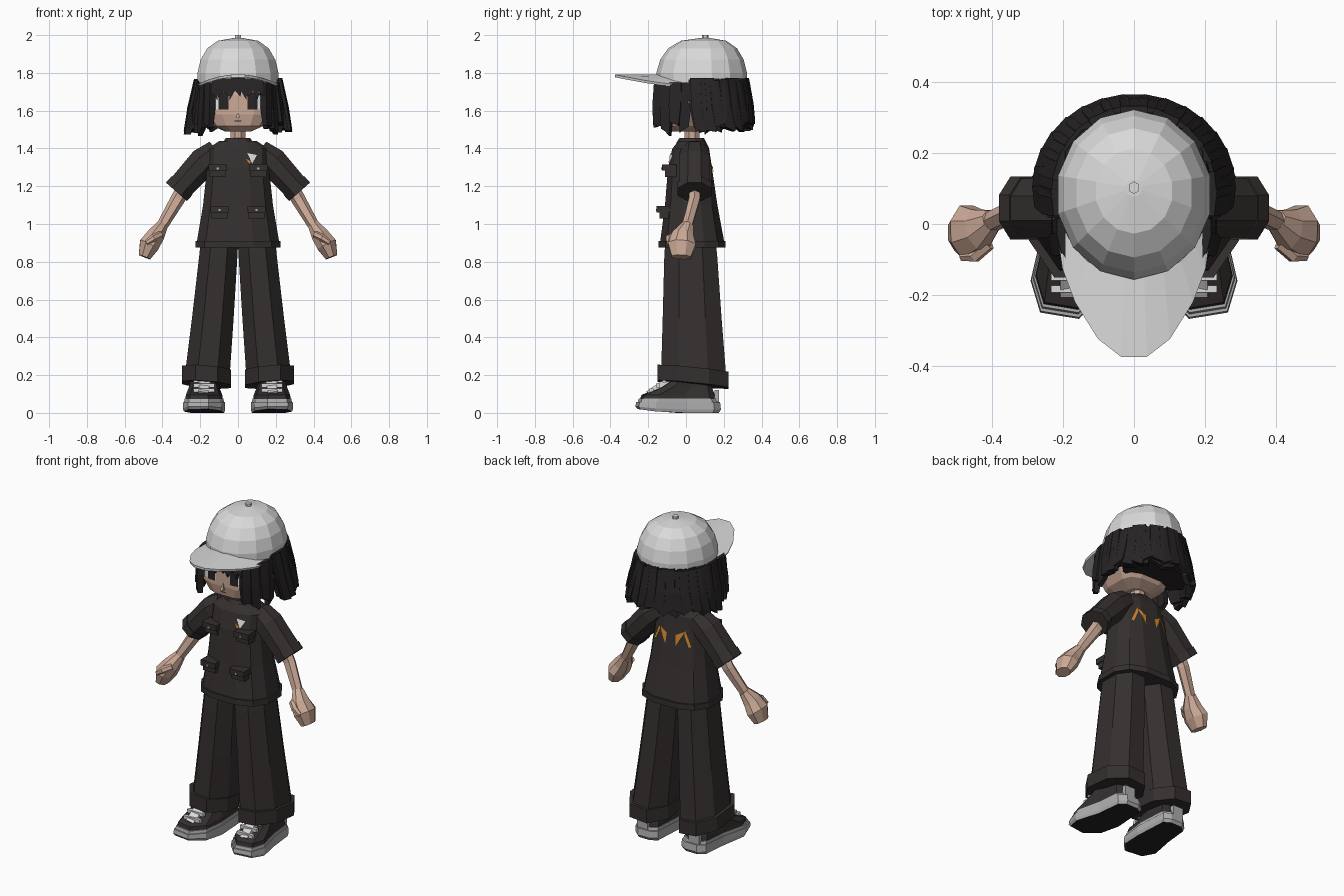
import bpy, bmesh, math, random
from mathutils import Vector
from mathutils.bvhtree import BVHTree

if "Cube" in bpy.data.objects:
    bpy.data.objects.remove(bpy.data.objects["Cube"])
random.seed(4)


def material(name, r, g, b):
    m = bpy.data.materials.new(name)
    m.use_nodes = True
    m.diffuse_color = (r, g, b, 1)
    m.node_tree.nodes["Principled BSDF"].inputs["Base Color"].default_value = (r, g, b, 1)
    return m


cloth = material("charcoal cloth", .036, .029, .029)
black = material("black hair", .02, .017, .018)
skin = material("skin", .6, .4, .31)
cap_grey = material("light grey", .7, .7, .7)
sole_grey = material("sole grey", .42, .42, .42)
orange = material("orange", .68, .25, .02)
white = material("white", .85, .85, .85)


def finish(name, bm, *mats, mirrored=False):
    bmesh.ops.recalc_face_normals(bm, faces=bm.faces[:])
    me = bpy.data.meshes.new(name)
    bm.to_mesh(me)
    bm.free()
    for m in mats:
        me.materials.append(m)
    ob = bpy.data.objects.new(name, me)
    bpy.context.collection.objects.link(ob)
    if mirrored:
        ob.modifiers.new("mirror", "MIRROR").use_mirror_merge = False
    return ob


def add_loft(bm, rings):
    rows = [[bm.verts.new(p) for p in r] for r in rings]
    n = len(rows[0])
    for a, b in zip(rows, rows[1:]):
        for i in range(n):
            j = (i + 1) % n
            bm.faces.new((a[i], a[j], b[j], b[i]))
    bm.faces.new(rows[0])
    bm.faces.new(rows[-1])


def loft(name, rings, mat, mirrored=False):
    bm = bmesh.new()
    add_loft(bm, rings)
    return finish(name, bm, mat, mirrored=mirrored)


def ring(z, x0, x1, y0, y1, n=12, power=2.6, tilt=(0, 0)):
    """Rounded box outline around a vertical axis."""
    cx, cy, out = (x0 + x1) / 2, (y0 + y1) / 2, []
    for i in range(n):
        a = math.tau * (i + .5) / n
        c, s = math.cos(a), math.sin(a)
        dx = math.copysign(abs(c) ** (2 / power), c) * (x1 - x0) / 2
        dy = math.copysign(abs(s) ** (2 / power), s) * (y1 - y0) / 2
        out.append(Vector((cx + dx, cy + dy, z + dx * tilt[0] + dy * tilt[1])))
    return out


def tube(name, points, sizes, mat, n=8, mirrored=True):
    """Limb along points; each size is (depth along y, thickness)."""
    pts, rings = [Vector(p) for p in points], []
    for i, p in enumerate(pts):
        d = (pts[min(i + 1, len(pts) - 1)] - pts[max(i - 1, 0)]).normalized()
        v = d.cross(Vector((0, 1, 0))).normalized()
        u = v.cross(d)
        angles = [math.tau * (k + .5) / n for k in range(n)]
        rings.append([p + u * sizes[i][0] * math.cos(a) + v * sizes[i][1] * math.sin(a) for a in angles])
    return loft(name, rings, mat, mirrored)


def box(name, x0, x1, y0, y1, z0, z1, mat, mirrored=False):
    def rect(z):
        return [Vector((x, y, z)) for x, y in ((x0, y0), (x1, y0), (x1, y1), (x0, y1))]
    return loft(name, [rect(z0), rect(z1)], mat, mirrored)


def plate(name, target, outline, side, mat, mirrored=False, lift=.005):
    """Thin patch laid on a surface; side is -1 for front and 1 for back."""
    me = target.data
    tree = BVHTree.FromPolygons([v.co for v in me.vertices], [p.vertices for p in me.polygons])
    bm = bmesh.new()
    bm.faces.new([bm.verts.new((x, side, z)) for x, z in outline])
    bmesh.ops.triangulate(bm, faces=bm.faces[:])
    bmesh.ops.subdivide_edges(bm, edges=bm.edges[:], cuts=3, use_grid_fill=True)
    for v in bm.verts:
        hit = tree.ray_cast(v.co, Vector((0, -side, 0)))[0]
        if hit:
            v.co.y = hit.y + side * lift
    return finish(name, bm, mat, mirrored=mirrored)


def add_lock(bm, top, bottom, out, width, thick):
    """Tapered, slant-cut strand of hair."""
    out = Vector(out).normalized()
    w = Vector((-out.y, out.x, 0))
    rings = []
    for p, k, slant in ((Vector(top), 1, 0), (Vector(top).lerp(Vector(bottom), .55), 1.1, 0),
                        (Vector(bottom), .8, random.uniform(-.025, .025))):
        rings.append([p + w * a * width * k / 2 + out * b * thick * k / 2 + Vector((0, 0, a * slant))
                      for a, b in ((-1, -1), (1, -1), (1, 1), (-1, 1))])
    add_lock_rings = [r for r in rings]
    add_loft(bm, add_lock_rings)


# Head, neck, ears and face
head = loft("head", [ring(z, -w, w, f, b, 12, 3.4) for z, w, f, b in (
    (1.49, .07, -.1, .08), (1.52, .14, -.135, .14), (1.58, .185, -.148, .18),
    (1.68, .19, -.148, .2), (1.77, .16, -.13, .2))], skin)
loft("neck", [ring(z, -.042, .042, -.01, .075, 8, 2) for z in (1.38, 1.54)], skin)
tube("ears", [(.17, .02, 1.65), (.205, .025, 1.65), (.22, .03, 1.655)], [(.03, .045), (.035, .05), (.02, .03)], skin)
loft("nose", [ring(1.56, -.012, .012, -.165, -.14, 4), ring(1.6, -.004, .004, -.15, -.14, 4)], skin)


def rect(x0, x1, z0, z1):
    return [(x0, z0), (x1, z0), (x1, z1), (x0, z1)]


plate("eye_whites", head, rect(.05, .13, 1.605, 1.68), -1, white, True, .003)
plate("eye_pupils", head, rect(.05, .102, 1.605, 1.69), -1, black, True, .006)
plate("eyelashes", head, rect(.045, .135, 1.68, 1.695), -1, black, True, .007)
plate("mouth", head, rect(-.018, .018, 1.542, 1.547), -1, black)

# Hair: inner mass, flared back strands, side strands and fringe
loft("hair_mass", [ring(z, -w, w, f, b, 12, 2.2) for z, w, f, b in (
    (1.54, .225, .07, .31), (1.65, .22, .05, .315), (1.77, .2, .03, .3))], black)
bm = bmesh.new()
for layer, count in ((0, 17), (1, 12)):
    for i in range(count):
        a = math.radians(-6 + 192 * i / (count - 1))
        c, s = math.cos(a), math.sin(a)
        k = 1 - .07 * layer
        low = 1.5 + .02 * s + random.uniform(-.015, .02)
        add_lock(bm, (.212 * c * k, .085 + .228 * s * k, 1.775 - .02 * random.random()),
                 (.27 * c * k, .105 + .245 * s * k, low), (c, s, 0), .075 + .02 * layer, .04)
finish("back_hair", bm, black)
bm = bmesh.new()
for side in (1, -1):
    for x, y, low, flare in ((.2, .0, 1.5, .02), (.195, -.05, 1.53, .03), (.175, -.095, 1.49, .015),
                             (.15, -.135, 1.52, .005)):
        add_lock(bm, (side * x, y, 1.75), (side * (x + flare), y - .01, low), (side, y * 5, 0), .06, .035)
for i in range(9):
    x = -.12 + .03 * i
    add_lock(bm, (x, -.143, 1.77), (x * 1.03, -.158, 1.69 + random.uniform(-.012, .012)), (0, -1, 0), .034, .025)
finish("front_hair", bm, black)

# Cap dome with raised front rim, button and arched brim
CX, CY, RX, RY = 0, .083, .22, .24
rings = []
for k, z in ((1, 1.73), (1, 1.8), (.92, 1.87), (.76, 1.93), (.5, 1.97), (.1, 1.985)):
    r = ring(z, -RX * k, RX * k, CY + .02 * (1 - k) - RY * k, CY + .02 * (1 - k) + RY * k, 14, 2)
    if z == 1.73:
        for p in r:
            p.z += .045 * max(0, (CY - p.y) / RY) ** 2
    rings.append(r)
loft("cap_dome", rings, cap_grey)
loft("cap_button", [ring(z, -.017, .017, .085, .12, 6, 2) for z in (1.98, 2)], cap_grey)

bm = bmesh.new()
half = [(.036, -.375), (.1, -.325), (.165, -.22), (.2, -.125), (.213, -.03)]
edge = [(-x, y) for x, y in reversed(half)] + half
rows = []
for i, (x, y) in enumerate(edge):
    a = math.radians(-157 + 134 * i / (len(edge) - 1))
    inner = (RX * .98 * math.cos(a), CY + RY * .98 * math.sin(a))
    rows.append([bm.verts.new((p, q, 1.785 - .055 * (p / RX) ** 2)) for p, q in (inner, (x, y))])
for a, b in zip(rows, rows[1:]):
    bm.faces.new((a[0], a[1], b[1], b[0]))
brim = finish("cap_brim", bm, cap_grey)
solid = brim.modifiers.new("thickness", "SOLIDIFY")
solid.thickness, solid.offset = .014, 0

# Shirt body, collar, sleeves and turned cuffs
shirt = loft("shirt", [ring(z, -w, w, f, b) for z, w, f, b in (
    (.88, .228, -.145, .21), (.915, .222, -.14, .205), (1.1, .19, -.115, .17),
    (1.3, .168, -.098, .14), (1.4, .165, -.075, .125), (1.44, .1, -.04, .105))], cloth)
loft("shirt_hem", [ring(z, -.232, .232, -.15, .215) for z in (.875, .91)], cloth)
loft("collar", [ring(1.425, -.09, .09, -.055, .11, 10, 2), ring(1.455, -.068, .068, -.035, .095, 10, 2)], cloth)
tube("sleeves", [(.11, .045, 1.385), (.18, .045, 1.33), (.318, .045, 1.18)], [(.075, .07), (.09, .085), (.09, .074)], cloth)
tube("sleeve_cuffs", [(.296, .045, 1.204), (.326, .045, 1.17)], [(.096, .08), (.096, .08)], cloth)

# Pockets with flaps and studs
for row, x0, x1, z0, z1, front in (("upper", .065, .15, 1.25, 1.3, -.112), ("lower", .055, .14, 1.03, 1.08, -.14)):
    mid = (x0 + x1) / 2
    box(row + "_pockets", x0, x1, front, -.05, z0, z1, cloth, True)
    box(row + "_pocket_flaps", x0 - .006, x1 + .006, front - .015, -.05, z1 - .018, z1 + .016, cloth, True)
    box(row + "_pocket_studs", mid - .006, mid + .006, front - .02, front, z1 - .012, z1, sole_grey, True)

# Shirt badges
plate("chest_white_patch", shirt, [(.075, 1.32), (.1, 1.365), (.05, 1.375)], -1, white)
plate("chest_orange_patch", shirt, [(.06, 1.32), (.068, 1.33), (.042, 1.345)], -1, orange)
plate("back_orange_blades", shirt, [(.035, 1.225), (.085, 1.32), (.03, 1.29)], 1, orange, True)
plate("back_orange_strokes", shirt, [(.125, 1.235), (.112, 1.23), (.082, 1.3), (.085, 1.325)], 1, orange, True)

# Arms, fists and thumbs
tube("arms", [(.25, .05, 1.25), (.32, .045, 1.13), (.405, .005, .985)], [(.035, .04), (.033, .038), (.03, .03)], skin, 6)
tube("fists", [(.4, .01, .995), (.435, -.015, .94), (.47, -.022, .89), (.495, -.025, .825)],
     [(.033, .032), (.062, .05), (.08, .058), (.055, .035)], skin, 8)
tube("thumbs", [(.41, -.055, .945), (.45, -.09, .925), (.485, -.092, .9)], [(.02, .02), (.02, .02), (.014, .014)], skin, 6)

# Wide trouser legs with turned-up cuffs
loft("trouser_legs", [ring(z, a, b, f, k, 8, 2.2) for z, a, b, f, k in (
    (.95, -.01, .2, -.115, .16), (.84, -.005, .212, -.125, .175), (.5, .015, .252, -.135, .2),
    (.2, .035, .29, -.145, .225))], cloth, True)
loft("trouser_cuffs", [ring(z, .028, .306, -.165, .24, 8, 2.2, (.08, -.1)) for z in (.15, .232)], cloth, True)

# Shoes: pale sole with dark tread, dark upper, toe band, tongue and laces
half_sole = [(.08, .16), (.12, .185), (.2, .185), (.24, .15), (.255, 0), (.292, -.16),
             (.265, -.25), (.155, -.268), (.085, -.19), (.068, -.05)]


def shoe_ring(z, k, y0=-.27, y1=.185, rise=0):
    out = []
    for x, y in half_sole:
        t = (y + .27) / .455
        t = .5 + (t - .5) * k
        out.append(Vector((.178 + (x - .178) * k, y0 + t * (y1 - y0), z + rise * max(0, -y - .1))))
    return out


bm = bmesh.new()
add_loft(bm, [shoe_ring(0, .95, rise=.12), shoe_ring(.018, 1, rise=.1), shoe_ring(.058, .98)])
bmesh.ops.recalc_face_normals(bm, faces=bm.faces[:])
for f in bm.faces:
    f.material_index = 1 if f.normal.z < -.8 else 0
finish("shoe_soles", bm, sole_grey, black, mirrored=True)
loft("shoe_toe_bands", [shoe_ring(.05, .95), shoe_ring(.075, .92)], sole_grey, True)
loft("shoe_uppers", [shoe_ring(.06, .9), shoe_ring(.095, .86), shoe_ring(.135, .72, -.19, .19),
                     shoe_ring(.19, .6, -.11, .17)], cloth, True)
tube("shoe_tongues", [(.185, -.2, .1), (.18, -.15, .135), (.177, -.09, .175)],
     [(.02, .035), (.02, .04), (.02, .045)], cap_grey, 4)
for i in range(3):
    y, z = -.185 + .035 * i, .118 + .025 * i
    box("shoe_laces_%d" % (i + 1), .125, .235, y - .009, y + .012, z - .008, z + .012, cap_grey, True)
box("shoe_heel_tabs", .14, .21, .15, .175, .06, .12, sole_grey, True)
